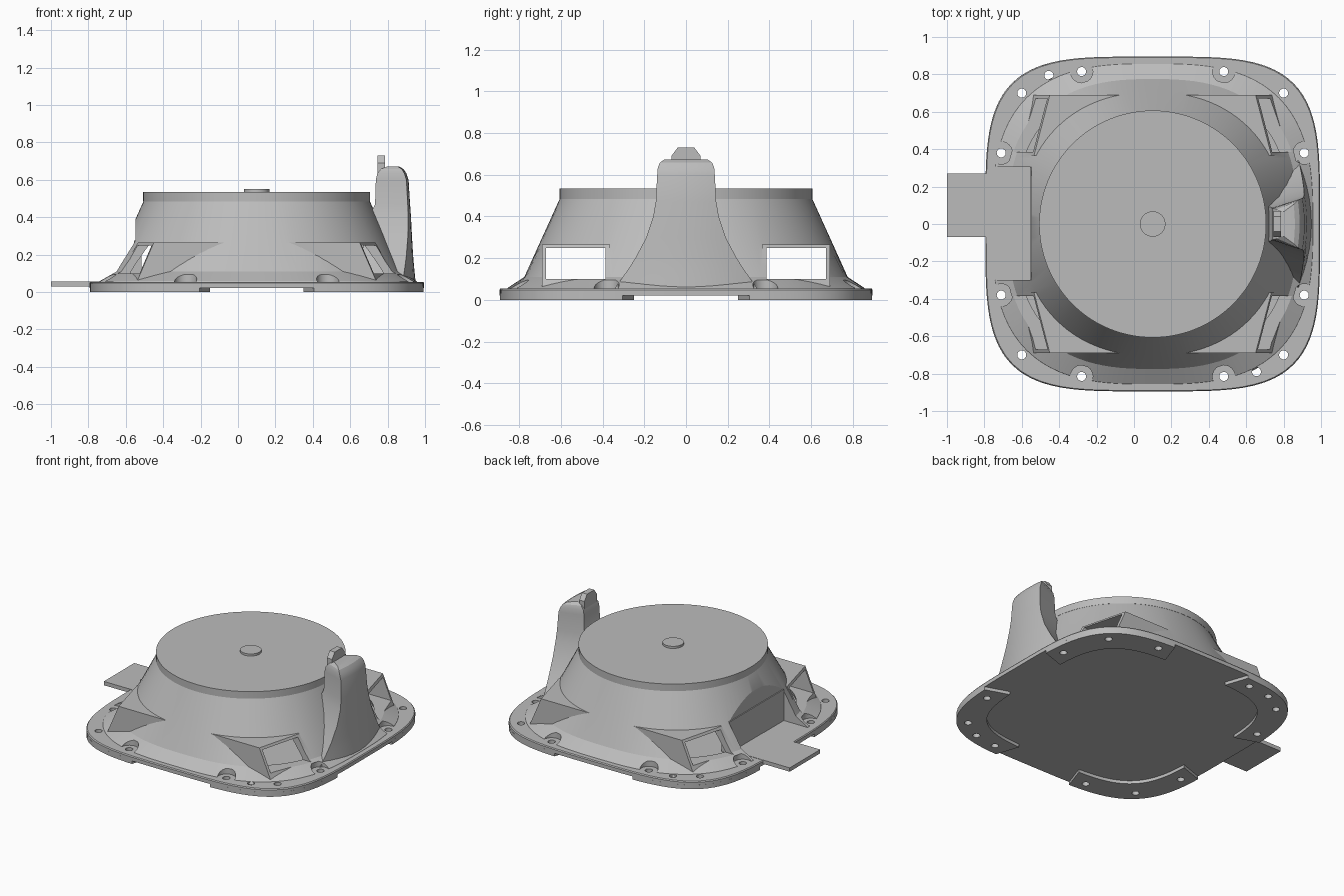
import bpy, bmesh, math

if "Cube" in bpy.data.objects:
    bpy.data.objects.remove(bpy.data.objects["Cube"])

CX = 0.1  # centre of the round body
grey = bpy.data.materials.new("light_grey")
grey.use_nodes = True
grey.diffuse_color = (0.5, 0.5, 0.5, 1)
grey.node_tree.nodes["Principled BSDF"].inputs["Base Color"].default_value = (0.5, 0.5, 0.5, 1)


def loft(name, rings):
    """Skin a stack of equal rings and close both ends."""
    bm = bmesh.new()
    rows = [[bm.verts.new(p) for p in ring] for ring in rings]
    n = len(rows[0])
    for a, b in zip(rows, rows[1:]):
        for i in range(n):
            j = (i + 1) % n
            bm.faces.new((a[i], a[j], b[j], b[i]))
    bm.faces.new(rows[0][::-1])
    bm.faces.new(rows[-1])
    bmesh.ops.recalc_face_normals(bm, faces=bm.faces)
    mesh = bpy.data.meshes.new(name)
    bm.to_mesh(mesh)
    bm.free()
    mesh.materials.append(grey)
    obj = bpy.data.objects.new(name, mesh)
    bpy.context.collection.objects.link(obj)
    return obj


def prism(name, outline, z0, z1):
    return loft(name, [[(x, y, z) for x, y in outline] for z in (z0, z1)])


def box(name, x0, x1, y0, y1, z0, z1):
    return prism(name, [(x0, y0), (x1, y0), (x1, y1), (x0, y1)], z0, z1)


def squircle(a, n, t):
    """Point at angle t on a rounded square of half width a."""
    c, s = math.cos(t), math.sin(t)
    r = a / (abs(c) ** n + abs(s) ** n) ** (1 / n)
    return r * c, r * s


def ring(a, n, z, count=112):
    pts = [squircle(a, n, math.tau * i / count) for i in range(count)]
    return [(CX + x, y, z) for x, y in pts]


def disc(name, x, y, r, z0, z1, count=24):
    turn = [math.tau * i / count for i in range(count)]
    return prism(name, [(x + r * math.cos(t), y + r * math.sin(t)) for t in turn], z0, z1)


def combine(obj, other, operation):
    mod = obj.modifiers.new("combine", "BOOLEAN")
    mod.operation = operation
    mod.solver = "EXACT"
    mod.object = other
    bpy.context.view_layer.objects.active = obj
    bpy.ops.object.modifier_apply(modifier=mod.name)
    bpy.data.objects.remove(other)


# Flange plate and its four raised corner feet
plate = loft("flange_plate", [ring(0.895, 4, z) for z in (0.022, 0.048)] + [ring(0.89, 4, 0.055)])
flange = [plate]
start, end, steps = 0.33, math.pi / 2 - 0.33, 24
angles = [start + (end - start) * i / steps for i in range(steps + 1)]
quarter = [squircle(0.895, 4, t) for t in angles] + [squircle(0.73, 4, t) for t in reversed(angles)]
for sx, side in ((1, "left"), (-1, "right")):
    for sy, face in ((1, "back"), (-1, "front")):
        outline = [(CX + sx * x, sy * y) for x, y in quarter]
        flange.append(prism(f"{face}_{side}_foot", outline, 0, 0.03))

# Round body with a skirt, plus the corner vent housings
body = loft("body", [ring(0.865, 2.9, 0.04), ring(0.855, 2.9, 0.058), ring(0.775, 2.6, 0.11),
                     ring(0.705, 2.2, 0.265), ring(0.603, 2, 0.49)])
for s in (1, -1):
    low = [(CX + u, s * y, 0.045) for u, y in ((-0.76, 0.365), (0.76, 0.365), (0.645, 0.69), (-0.645, 0.69))]
    high = [(CX + u, s * y, 0.265) for u, y in ((-0.635, 0.365), (0.635, 0.365), (0.55, 0.69), (-0.55, 0.69))]
    combine(body, loft("vent_housing", [low, high]), "UNION")

# Hollow inside, keeping a solid block behind the connector pocket
cavity = loft("cavity", [ring(0.74, 2.6, 0.07), ring(0.73, 2.6, 0.11),
                         ring(0.665, 2.2, 0.265), ring(0.57, 2, 0.46)])
combine(cavity, box("block", -1, -0.515, -0.34, 0.34, 0, 0.6), "DIFFERENCE")
combine(body, cavity, "DIFFERENCE")
for s in (1, -1):
    y0, y1 = sorted((s * 0.385, s * 0.672))
    combine(body, box("window", -1, 1.2, y0, y1, 0.1, 0.248), "DIFFERENCE")
combine(body, box("pocket", -1, -0.548, -0.3, 0.305, 0.05, 0.6), "DIFFERENCE")
box("pocket_wall", -0.555, -0.535, -0.3, 0.305, 0.05, 0.275)

# Screw holes through the flange, with clearance scoops in the skirt
holes = [(sx * x, sy * y) for x, y in ((0.7, 0.7), (0.38, 0.815), (0.81, 0.38))
         for sx in (1, -1) for sy in (1, -1)]
for x, y in holes + [(-0.555, 0.795), (0.555, -0.79)]:
    targets = [plate] + [f for f in flange[1:]
                         if f.data.vertices[0].co.x > CX == (x > 0)
                         or (f.data.vertices[0].co.x - CX) * x > 0 and f.data.vertices[0].co.y * y > 0]
    for part in targets:
        combine(part, disc("drill", CX + x, y, 0.024, -0.1, 0.2), "DIFFERENCE")
    if abs(x) != abs(y) and abs(x) != 0.555:
        combine(body, disc("scoop", CX + x, y, 0.06, 0.0, 0.095), "DIFFERENCE")

# Flat cap and centre button
cap = loft("cap", [ring(0.607, 2, z) for z in (0.485, 0.535)])
button = disc("cap_button", CX, 0, 0.068, 0.53, 0.55, 40)

# Flared tower: height, inner x, outer x, half width
levels = [(0.05, 0.66, 0.95, 0.345), (0.1, 0.66, 0.945, 0.31), (0.15, 0.66, 0.94, 0.275),
          (0.2, 0.66, 0.936, 0.243), (0.3, 0.68, 0.93, 0.19), (0.4, 0.7, 0.925, 0.157),
          (0.47, 0.733, 0.92, 0.145), (0.6, 0.737, 0.912, 0.138), (0.635, 0.745, 0.9, 0.135),
          (0.658, 0.765, 0.885, 0.125), (0.672, 0.8, 0.86, 0.105)]
rings = []
for z, inner, outer, w in levels:
    across = [w * (i / 5 - 1) for i in range(11)]
    arc = [(outer - 0.6 * y * y, y, z) for y in across]
    rings.append(arc + [(inner, 0.62 * w, z), (inner, -0.62 * w, z)])
tower = loft("tower", rings)

# Chamfered latch on the tower
outline = [(-0.07, 0.55), (0.07, 0.55), (0.07, 0.69), (0.04, 0.73), (-0.04, 0.73), (-0.07, 0.69)]
loft("latch", [[(x, y, z) for y, z in outline] for x in (0.745, 0.785)])

# Connector tab
box("connector_tab", -1, -0.54, -0.07, 0.27, 0.03, 0.057)

# Smooth curved surfaces, keep the edges crisp
bpy.ops.object.select_all(action="DESELECT")
for obj in flange + [body, cap, button, tower]:
    obj.select_set(True)
    bpy.context.view_layer.objects.active = obj
bpy.ops.object.shade_smooth_by_angle(angle=math.radians(25))
